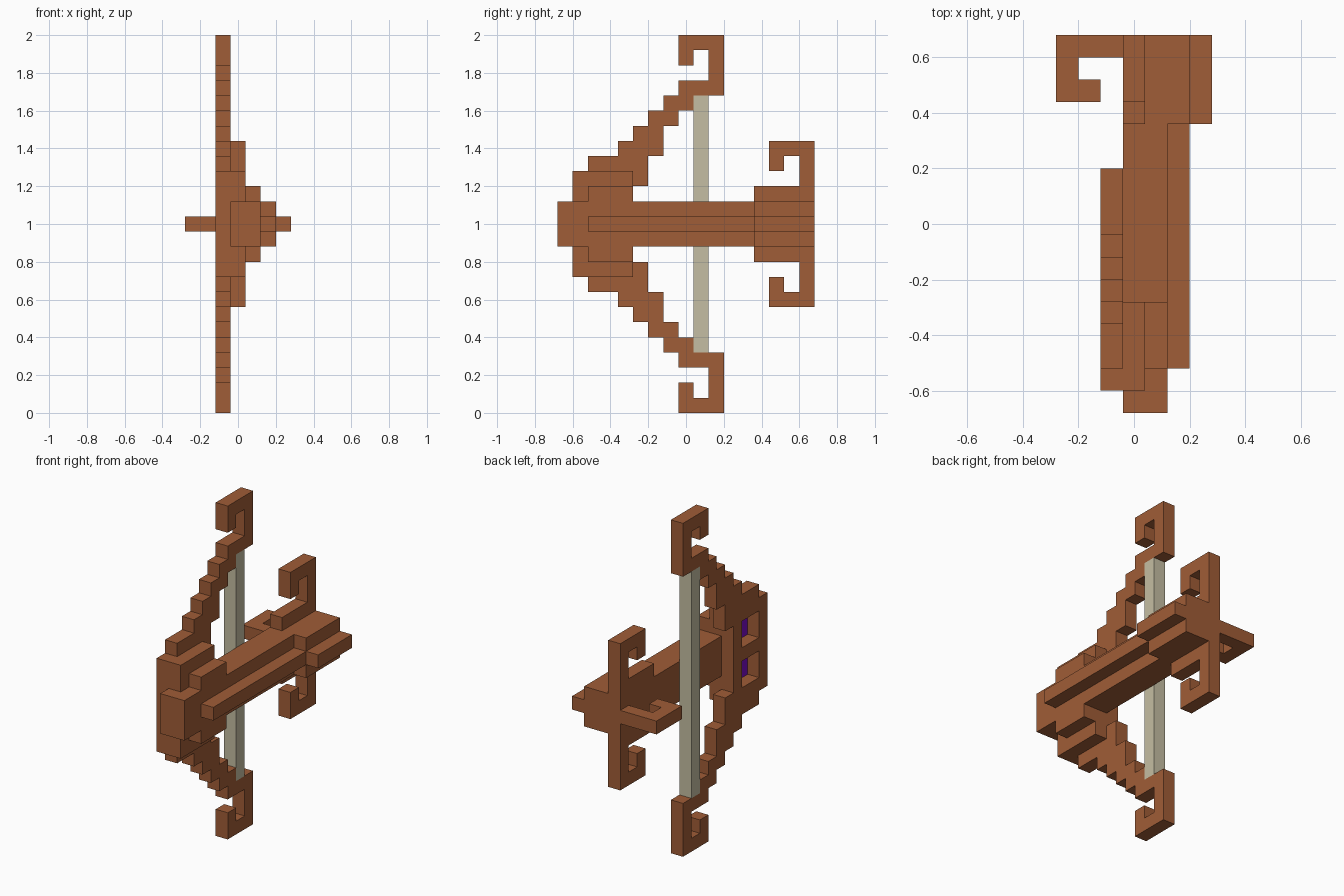
import bpy, bmesh, math
from mathutils import Vector
from itertools import product

if "Cube" in bpy.data.objects:
    bpy.data.objects.remove(bpy.data.objects["Cube"])

S = 0.08                                # size of one block
ORIGIN = Vector((-0.28, -0.68, 0.0))    # corner of the block grid


def material(name, rgb):
    lin = [((c / 255 + 0.055) / 1.055) ** 2.4 if c > 10 else c / 255 / 12.92 for c in rgb] + [1.0]
    m = bpy.data.materials.new(name)
    m.use_nodes = True
    m.diffuse_color = lin
    m.node_tree.nodes["Principled BSDF"].inputs["Base Color"].default_value = lin
    return m


WOOD = material("brown wood", (160, 93, 55))
CORD = material("pale cord", (197, 190, 163))
GEM = material("purple gem", (120, 12, 200))


def finish(name, bm, mat):
    bmesh.ops.recalc_face_normals(bm, faces=bm.faces)
    me = bpy.data.meshes.new(name)
    bm.to_mesh(me)
    bm.free()
    me.materials.append(mat)
    ob = bpy.data.objects.new(name, me)
    bpy.context.collection.objects.link(ob)
    return ob


def blocks(name, boxes, mat=WOOD, holes=(), flip=False):
    """Join block boxes (x0, x1, y0, y1, z0, z1; inclusive) into one outer shell."""
    def cells(bs):
        return {c for b in bs for c in product(range(b[0], b[1] + 1),
                range(b[2], b[3] + 1), range(b[4], b[5] + 1))}
    solid = cells(boxes) - cells(holes)
    if flip:                            # mirror about the middle layer
        solid = {(x, y, 24 - z) for x, y, z in solid}
    bm = bmesh.new()
    verts = {}
    for c in solid:
        for axis, side in product(range(3), (0, 1)):
            n = list(c)
            n[axis] += 2 * side - 1
            if tuple(n) in solid:
                continue
            quad = []
            for u, v in ((0, 0), (1, 0), (1, 1), (0, 1)):
                p = list(c)
                p[axis] += side
                p[(axis + 1) % 3] += u
                p[(axis + 2) % 3] += v
                p = tuple(p)
                if p not in verts:
                    verts[p] = bm.verts.new(ORIGIN + Vector(p) * S)
                quad.append(verts[p])
            bm.faces.new(quad if side else quad[::-1])
    bmesh.ops.dissolve_limit(bm, angle_limit=math.radians(1),
                             verts=bm.verts, edges=bm.edges)
    return finish(name, bm, mat)


# Long stock with a side rail that widens at the tail
blocks("stock", [(3, 4, 0, 16, 11, 13), (5, 5, 2, 16, 12, 12),
                 (5, 5, 13, 16, 11, 13), (6, 6, 13, 16, 12, 12)])

# Frame plate with two recesses
blocks("bow_frame", [(2, 2, 1, 4, 9, 15)],
       holes=[(2, 2, 2, 3, 13, 14), (2, 2, 2, 3, 10, 11)])

# Stepped limb rows: layer, first block, last block along y
LIMB = [(15, 5, 5), (16, 2, 5), (17, 4, 6), (18, 5, 6), (19, 6, 7), (20, 7, 8),
        (21, 8, 10), (22, 10, 10), (23, 10, 10), (23, 8, 8), (24, 8, 10)]
# Curled fin rows at the tail
FIN = [(14, 13, 16), (15, 16, 16), (16, 16, 16), (16, 14, 14), (17, 14, 16)]

for side, flip in (("upper", False), ("lower", True)):
    blocks(side + "_limb", [(2, 2, a, b, z, z) for z, a, b in LIMB], flip=flip)
    blocks(side + "_tail_curl", [(3, 3, a, b, z, z) for z, a, b in FIN], flip=flip)
    blocks(side + "_cheek", [(3, 3, 1, 4, 14, 15), (4, 4, 2, 4, 14, 14)], flip=flip)

# Side curl at the tail
blocks("side_tail_curl", [(0, 2, 16, 16, 12, 12), (0, 0, 14, 15, 12, 12),
                          (1, 1, 14, 14, 12, 12)])

# Bow string
blocks("bow_string", [(2, 2, 9, 9, 4, 20)], CORD)

# Gem plates at the bottom of the two recesses
for name, z in (("upper_gem", 1.12), ("lower_gem", 0.88)):
    bm = bmesh.new()
    bmesh.ops.create_cube(bm, size=1)
    bmesh.ops.scale(bm, vec=(0.006, 2 * S, 2 * S), verts=bm.verts)
    bmesh.ops.translate(bm, vec=(-0.042, -0.44, z), verts=bm.verts)
    finish(name, bm, GEM)
